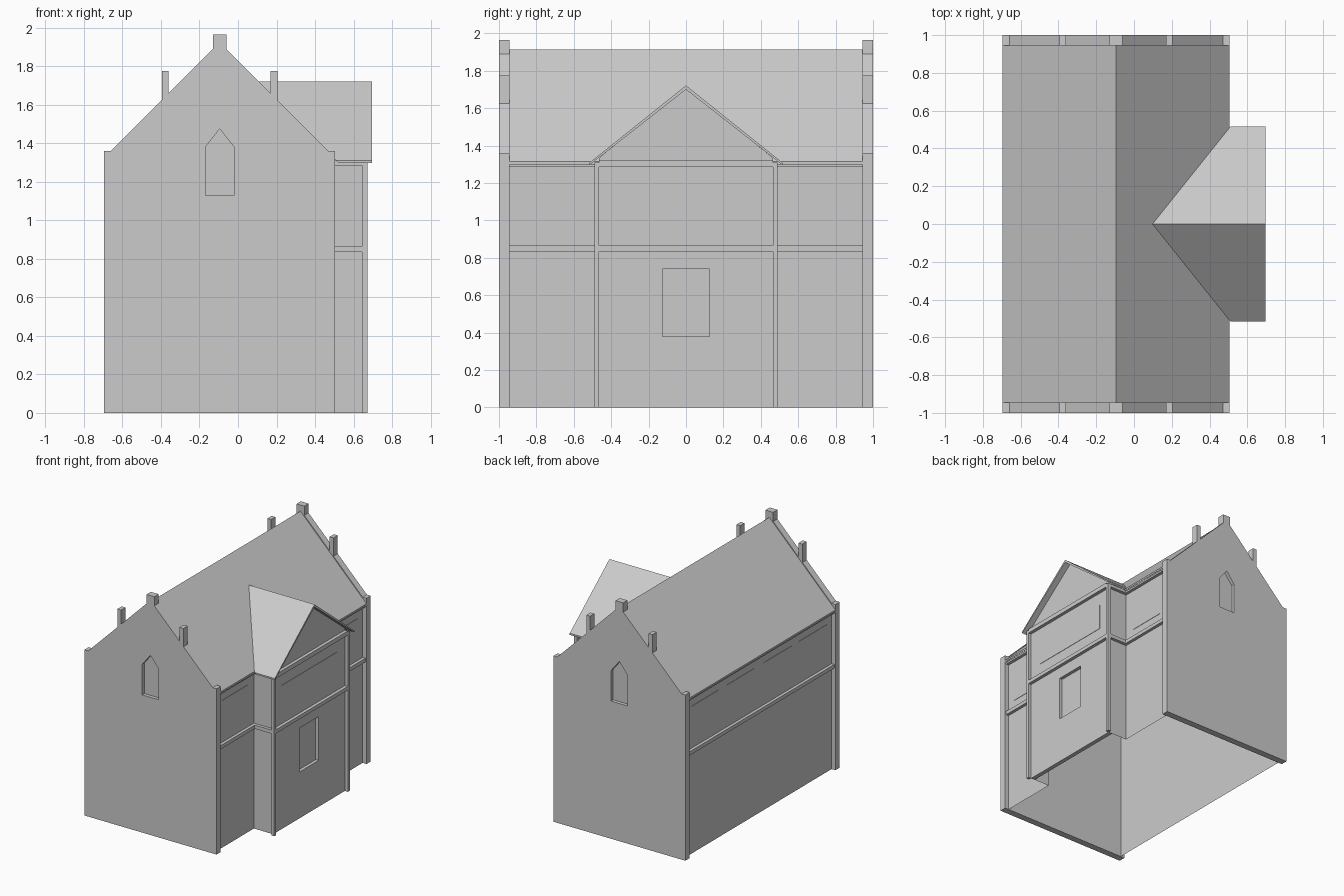
import bpy, bmesh
from mathutils import Vector

if "Cube" in bpy.data.objects:
    bpy.data.objects.remove(bpy.data.objects["Cube"])

mat = bpy.data.materials.new("plain grey")
mat.diffuse_color = (0.6, 0.6, 0.6, 1)
mat.use_nodes = True
mat.node_tree.nodes["Principled BSDF"].inputs["Base Color"].default_value = mat.diffuse_color

CX = -0.095            # ridge line of the main house in x
WALL = 0.565           # long walls, distance from ridge line
BAY_F, BAY_S = 0.645, 0.465   # bay front wall x and side wall y
AXES = {'x': lambda u, v, w: (w, u, v), 'y': lambda u, v, w: (u, w, v)}


def finish(name, bm, hidden=False):
    bmesh.ops.recalc_face_normals(bm, faces=bm.faces)
    me = bpy.data.meshes.new(name)
    bm.to_mesh(me)
    bm.free()
    me.materials.append(mat)
    ob = bpy.data.objects.new(name, me)
    bpy.context.collection.objects.link(ob)
    if hidden:
        ob.hide_render = True
        ob.hide_set(True)
    return ob


def prism(name, pts, axis, a, b, hidden=False, shape=None):
    """Extrude a profile (horizontal, z) along an axis from a to b."""
    bm = bmesh.new()
    f = bm.faces.new([bm.verts.new(AXES[axis](u, v, a)) for u, v in pts])
    r = bmesh.ops.extrude_face_region(bm, geom=[f])
    d = Vector(AXES[axis](0, 0, b - a))
    for e in r['geom']:
        if isinstance(e, bmesh.types.BMVert):
            e.co += d
    if shape:
        for v in bm.verts:
            shape(v)
    return finish(name, bm, hidden)


def rect(u0, u1, z0, z1):
    return [(u0, z0), (u1, z0), (u1, z1), (u0, z1)]


def box(name, x0, x1, y0, y1, z0, z1, hidden=False):
    return prism(name, rect(x0, x1, z0, z1), 'y', y0, y1, hidden)


def sheet(name, pts, axis, w):
    bm = bmesh.new()
    bm.faces.new([bm.verts.new(AXES[axis](u, v, w)) for u, v in pts])
    return finish(name, bm)


def cut(ob, cutter):
    m = ob.modifiers.new("recess", 'BOOLEAN')
    m.operation = 'DIFFERENCE'
    m.solver = 'EXACT'
    m.object = cutter


# Gable end walls with parapet shoulders, pinnacles and pointed window recess
half = [(0.035, 1.965), (0.035, 1.89), (0.265, 1.66), (0.265, 1.775), (0.30, 1.775),
        (0.30, 1.625), (0.565, 1.36), (0.60, 1.36), (0.60, 0)]
outline = [(CX + x, z) for x, z in half] + [(CX - x, z) for x, z in reversed(half)]
arch = [(CX - 0.075, 1.13), (CX + 0.075, 1.13), (CX + 0.075, 1.38),
        (CX, 1.475), (CX - 0.075, 1.38)]
for s, side in ((-1, "front"), (1, "back")):
    wall = prism(side + "_gable_wall", outline, 'y', s * 0.945, s)
    cut(wall, prism(side + "_window_cutter", arch, 'y', s * 0.972, s * 1.05, True))

# Main roof
prism("main_roof", [(CX - 0.6, 1.315), (CX, 1.915), (CX + 0.6, 1.315),
                    (CX + 0.6, 1.30), (CX, 1.90), (CX - 0.6, 1.30)], 'y', -0.945, 0.945)


# Bay roof, its inner end mitred onto the main roof slope
def mitre(v):
    if v.co.x < 0.3:
        v.co.x = 1.82 - v.co.z


prism("bay_roof", [(-0.515, 1.31), (0, 1.722), (0.515, 1.31),
                   (0.515, 1.297), (0, 1.70), (-0.515, 1.297)], 'x', 0.1, 0.695, shape=mitre)

# Long left wall with string courses and windows
LX, RX = CX - WALL, CX + WALL
sheet("left_wall", rect(-0.945, 0.945, 0, 1.33), 'x', LX)
for z0, z1 in ((0.835, 0.865), (1.285, 1.30)):
    box("left_band", LX - 0.025, LX, -0.945, 0.945, z0, z1)
for y in (-0.7, -0.24, 0.24, 0.7):
    box("left_window", LX - 0.003, LX, y - 0.18, y + 0.18, 0.94, 1.21)

# Right wings and bay sides, mirrored in y
for s in (-1, 1):
    sheet("wing_wall", rect(s * BAY_S, s * 0.945, 0, 1.33), 'x', RX)
    for z0, z1 in ((0.835, 0.865), (1.285, 1.30)):
        box("wing_band", RX, RX + 0.025, s * BAY_S, s * 0.945, z0, z1)
    box("wing_window", RX, RX + 0.003, s * 0.55, s * 0.88, 0.94, 1.21)
    sheet("bay_side_wall", rect(RX, BAY_F, 0, 1.33), 'y', s * BAY_S)
    for z0, z1 in ((0.835, 0.865), (1.285, 1.31)):
        box("bay_side_band", RX, BAY_F, s * BAY_S, s * 0.49, z0, z1)
    box("bay_corner_post", BAY_F, 0.672, s * BAY_S, s * 0.49, 0, 1.31)

# Bay front wall with recessed ground floor window
front = prism("bay_front_wall", [(-BAY_S, 0), (BAY_S, 0), (BAY_S, 1.335), (0, 1.705),
                                 (-BAY_S, 1.335)], 'x', BAY_F - 0.035, BAY_F)
cut(front, box("bay_window_cutter", BAY_F - 0.027, 0.75, -0.125, 0.125, 0.38, 0.74, True))

# Bay beams and upper window
for z0, z1 in ((0.835, 0.865), (1.285, 1.32)):
    box("bay_beam", BAY_F, 0.672, -BAY_S, BAY_S, z0, z1)
box("bay_upper_window", BAY_F, BAY_F + 0.003, -0.36, 0.36, 0.97, 1.18)
